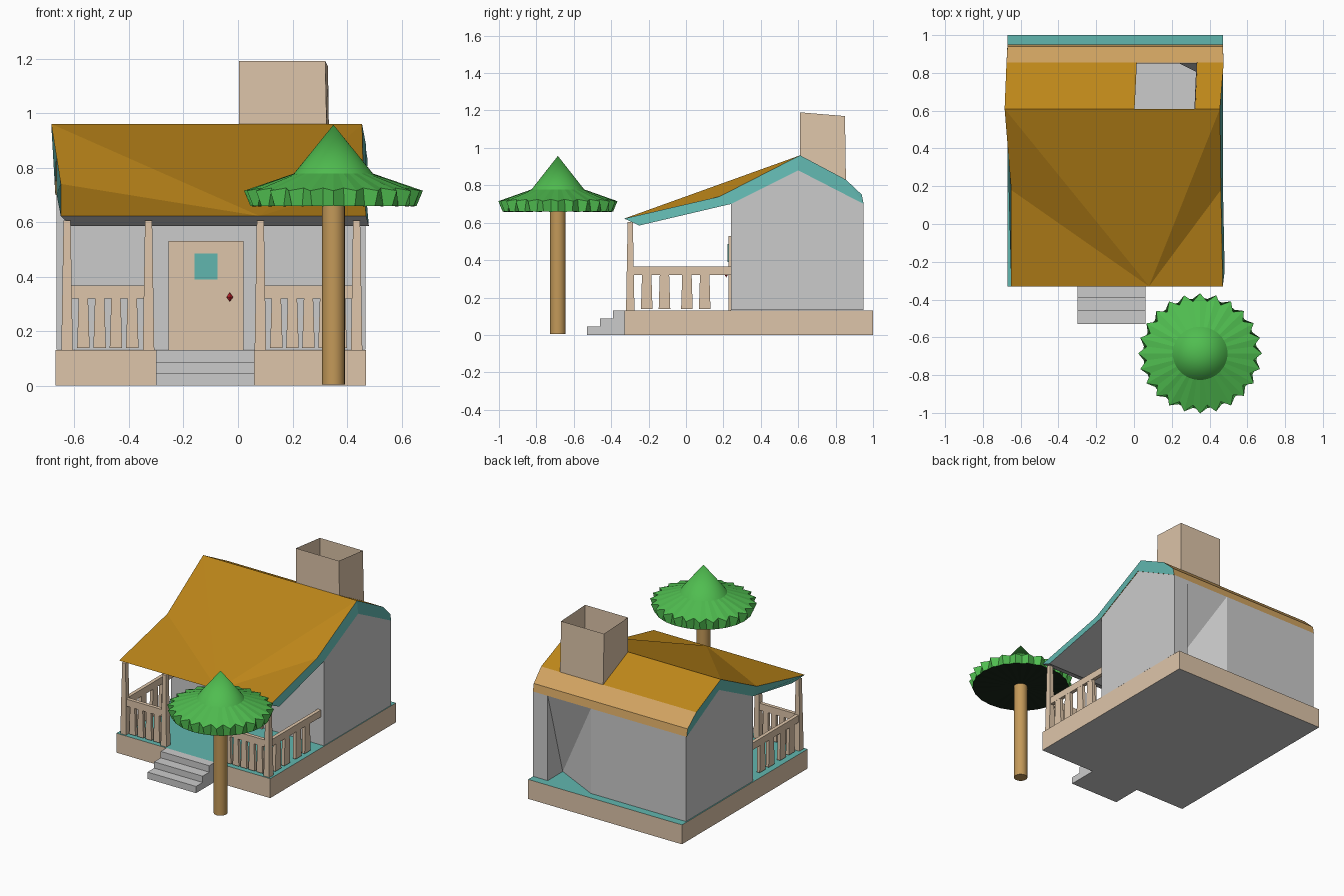
import bpy, bmesh, math

if "Cube" in bpy.data.objects:
    bpy.data.objects.remove(bpy.data.objects["Cube"])


def mat(name, r, g, b):
    m = bpy.data.materials.new(name)
    m.diffuse_color = (r, g, b, 1)
    m.use_nodes = True
    m.node_tree.nodes["Principled BSDF"].inputs["Base Color"].default_value = m.diffuse_color
    return m


TAN = mat("tan", .73, .56, .40)
TEAL = mat("teal", .12, .47, .43)
BROWN = mat("brown", .51, .24, .01)
LIGHT_BROWN = mat("light_brown", .64, .37, .12)
GREEN = mat("green", .08, .51, .08)
DARK = mat("dark", .01, .02, .01)
BARK = mat("bark", .55, .32, .10)
RED = mat("red", .7, .02, .03)
GREY = mat("grey", .8, .8, .8)


def build(name, verts, groups, recalc=True):
    """groups: list of (material, faces)"""
    me = bpy.data.meshes.new(name)
    me.from_pydata(verts, [], [f for _, fs in groups for f in fs])
    i = 0
    for slot, (m, fs) in enumerate(groups):
        me.materials.append(m)
        for _ in fs:
            me.polygons[i].material_index = slot
            i += 1
    if recalc:
        bm = bmesh.new()
        bm.from_mesh(me)
        bmesh.ops.recalc_face_normals(bm, faces=bm.faces)
        bm.to_mesh(me)
        bm.free()
    ob = bpy.data.objects.new(name, me)
    bpy.context.collection.objects.link(ob)
    return ob


SIDES = [(0, 1, 5, 4), (1, 2, 6, 5), (2, 3, 7, 6), (3, 0, 4, 7)]
BOTTOM, TOP = (3, 2, 1, 0), (4, 5, 6, 7)


def box_verts(x0, x1, y0, y1, z0, z1):
    return [(x, y, z) for z in (z0, z1)
            for x, y in ((x0, y0), (x1, y0), (x1, y1), (x0, y1))]


def box(name, dims, m):
    return build(name, box_verts(*dims), [(m, SIDES + [BOTTOM, TOP])])


def taper(x, y, z0, z1, bottom, top):
    """Tapered bar; bottom and top are (width, depth)."""
    return [(x + sx * s[0] / 2, y + sy * s[1] / 2, z)
            for z, s in ((z0, bottom), (z1, top))
            for sx, sy in ((-1, -1), (1, -1), (1, 1), (-1, 1))]


def bars(name, parts, m):
    verts, faces = [], []
    for p in parts:
        o = len(verts)
        verts += p
        faces += [tuple(i + o for i in f) for f in SIDES + [BOTTOM, TOP]]
    return build(name, verts, [(m, faces)])


# Foundation with teal deck, and three front steps
build("foundation", box_verts(-.67, .47, -.33, 1.0, 0, .13),
      [(TAN, SIDES), (TEAL, [TOP]), (GREY, [BOTTOM])])
for i, (y, z) in enumerate(((-.53, .045), (-.46, .087), (-.39, .13))):
    box(f"step_{i + 1}", (-.30, .06, y, -.33, 0, z), GREY)

# House walls, with the dent in the lower back wall
L, R, F, B, Z = -.665, .468, .24, .95, .132
hv = [(L, F, Z), (R, F, Z), (R, B, Z), (L, B, Z),
      (L, F, .7), (R, F, .7), (R, B, .7), (L, B, .7),
      (L, .6, .88), (R, .6, .88),
      (.36, B, .7), (.36, B, Z), (.36, .79, Z), (.04, B, .7), (.04, B, Z)]
build("house_walls", hv, [(GREY, [
    (0, 1, 5, 4), (1, 2, 6, 9, 5), (3, 0, 4, 8, 7),
    (2, 11, 10, 6), (10, 11, 12), (10, 12, 13), (13, 12, 14), (14, 3, 7, 13),
    (0, 3, 14, 12, 11, 2, 1)])])

# Roof: each section is (y, z, left x, right x)
sec = [(-.33, .622, -.65, .47), (.18, .74, -.65, .46), (.61, .96, -.685, .455),
       (.855, .83, -.675, .475), (.94, .75, -.67, .47), (.95, .70, -.67, .47),
       (.60, .88, -.665, .47), (.24, .70, -.665, .47), (-.25, .585, -.61, .48)]
rv = []
for y, z, xl, xr in sec:
    rv += [(xl, y, z), (xr, y, z)]
rv += [(.08, -.33, .622), (.003, .61, .96), (.325, .61, .96),
       (.015, .855, .83), (.335, .855, .83)]
P, CA, CB, CC, CD = 18, 19, 20, 21, 22
brown = [(P, 0, 2), (P, 2, 4), (P, 4, CA), (P, CA, CB), (P, CB, 5), (P, 5, 3), (P, 3, 1),
         (4, 6, CC, CA), (5, CB, CD, 7)]
strip = [(6, 8, 9, 7, CD, CC), (8, 10, 11, 9)]
fascia = []
for s in (0, 1):
    for f in ((0, 1, 7, 8), (1, 2, 6, 7), (2, 3, 5, 6), (3, 4, 5)):
        fascia.append(tuple(2 * i + s for i in f))
under = [(0, P, 1, 17, 16), (16, 17, 15, 14)]
build("roof", rv, [(BROWN, brown), (LIGHT_BROWN, strip), (TEAL, fascia), (GREY, under)])

# Open chimney
build("chimney", [rv[CA], rv[CB], rv[CD], rv[CC],
                  (.003, .61, 1.19), (.32, .61, 1.19), (.33, .85, 1.17), (.012, .85, 1.17)],
      [(TAN, SIDES)], recalc=False)

# Door with pane and knob
box("door", (-.255, .02, .226, .24, .13, .53), TAN)
box("door_pane", (-.16, -.075, .223, .23, .39, .485), TEAL)
k = .012
build("door_knob", [(-.03 - k, .215, .325), (-.03 + k, .215, .325), (-.03, .215 - k, .325),
                    (-.03, .215 + k, .325), (-.03, .215, .308), (-.03, .215, .342)],
      [(RED, [(a, b, c) for a in (0, 1) for b in (2, 3) for c in (4, 5)])])

# Porch posts
PY = -.298
posts = (-.627, -.328, .082, .435)
bars("porch_posts", [taper(x, PY, .13, .605, (.042, .045), (.026, .028)) for x in posts], TAN)

# Front railings, one each side of the steps
for name, a, b, n in (("left", posts[0], posts[1], 4), ("right", posts[2], posts[3], 5)):
    parts = [box_verts(a, b, PY - .012, PY + .012, .32, .367)]
    for i in range(n):
        x = a + (b - a) * (i + 1) / (n + 1)
        parts.append(taper(x, PY, .138, .325, (.046, .022), (.034, .022)))
    bars(f"front_railing_{name}", parts, TAN)

# Side railings
for name, x in (("left", posts[0]), ("right", posts[3])):
    parts = [box_verts(x - .012, x + .012, PY, .245, .32, .367)]
    for y in (-.21, -.115, .005, .1):
        parts.append(taper(x, y, .138, .325, (.022, .062), (.022, .05)))
    bars(f"side_railing_{name}", parts, TAN)

# Tree trunk
TX, TY = .35, -.685
bpy.ops.mesh.primitive_cylinder_add(vertices=20, radius=.042, depth=.675,
                                    location=(TX, TY, .3425))
trunk = bpy.context.object
trunk.name = "tree_trunk"
trunk.data.materials.append(BARK)
bpy.ops.object.shade_smooth_by_angle()

# Tree crown: smooth cone on a ruffled skirt
N = 48
rings = [((.145, .778),) * 2, ((.328, .715), (.285, .725)), ((.305, .66), (.30, .658))]
tv = []
for ring in rings:
    for i in range(N):
        r, z = ring[i % 2]
        a = 2 * math.pi * i / N
        tv.append((TX + r * math.cos(a), TY + r * .97 * math.sin(a), z))
tv += [(TX, TY, .957), (TX, TY, .66)]
cone, skirt, base = [], [], []
for i in range(N):
    j = (i + 1) % N
    cone.append((3 * N, i, j))
    skirt += [(i, N + i, N + j, j), (N + i, 2 * N + i, 2 * N + j, N + j)]
    base.append((3 * N + 1, 2 * N + j, 2 * N + i))
crown = build("tree_crown", tv, [(GREEN, cone + skirt), (DARK, base)])
for p in crown.data.polygons[:N]:
    p.use_smooth = True
